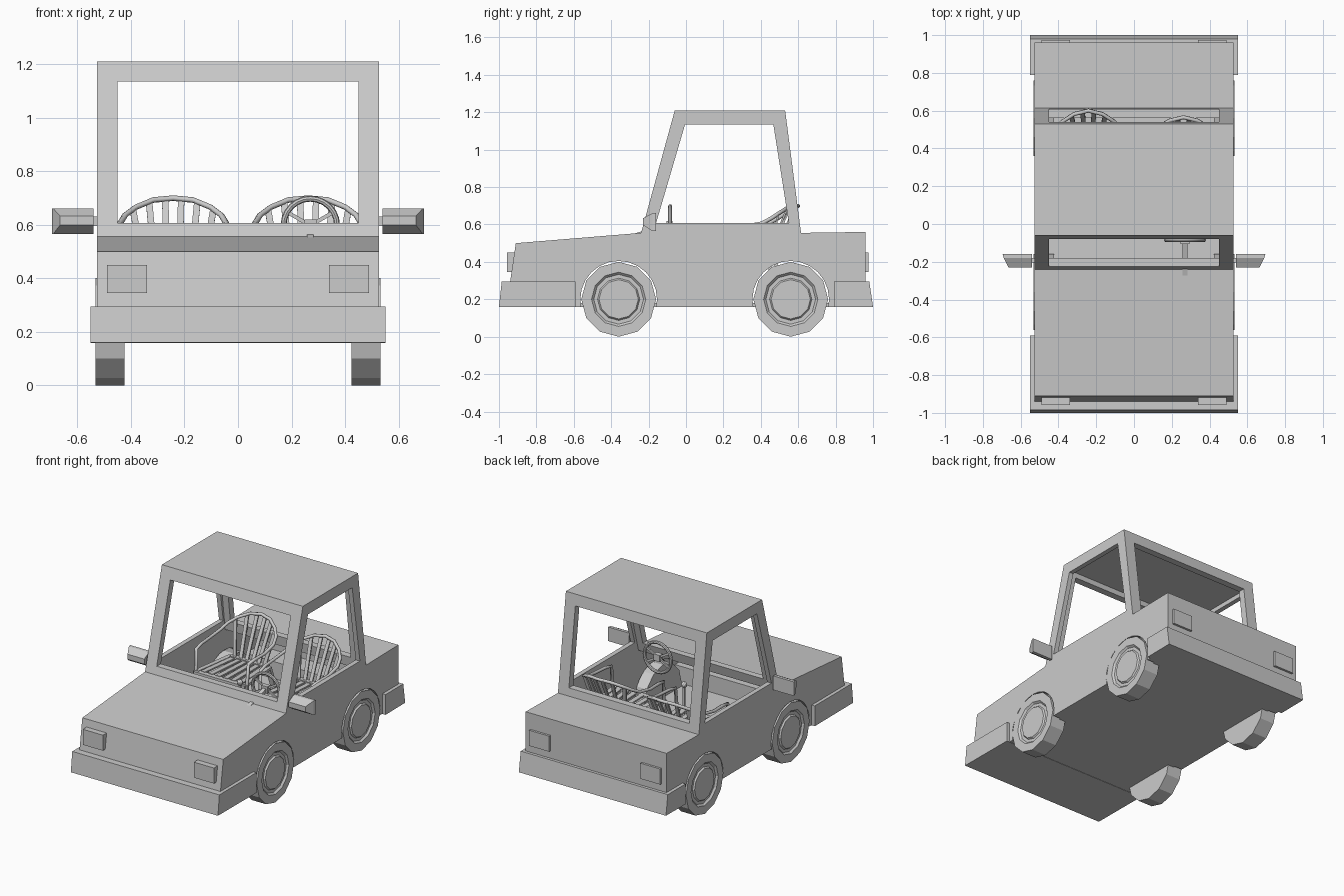
import bpy, bmesh, math
from mathutils import Vector, Matrix

if "Cube" in bpy.data.objects:
    bpy.data.objects.remove(bpy.data.objects["Cube"])


def finish(name, bm):
    bmesh.ops.recalc_face_normals(bm, faces=bm.faces)
    me = bpy.data.meshes.new(name)
    bm.to_mesh(me)
    bm.free()
    ob = bpy.data.objects.new(name, me)
    bpy.context.collection.objects.link(ob)
    return ob


def prism(name, profile, x0, x1):
    """Extrude a (y, z) profile along x."""
    bm = bmesh.new()
    face = bm.faces.new([bm.verts.new((x0, y, z)) for y, z in profile])
    ext = bmesh.ops.extrude_face_region(bm, geom=[face])["geom"]
    bmesh.ops.translate(bm, vec=(x1 - x0, 0, 0),
                        verts=[v for v in ext if isinstance(v, bmesh.types.BMVert)])
    return finish(name, bm)


def bar(bm, p, q, w, t):
    """Flat bar from p to q; w is the width, t the thickness."""
    p, q = Vector(p), Vector(q)
    d = q - p
    z = d.normalized()
    x = Vector((1, 0, 0))
    x = (x - z * x.dot(z)).normalized()
    rot = Matrix((x, z.cross(x), z)).transposed().to_4x4()
    bmesh.ops.create_cube(bm, size=1, matrix=Matrix.Translation((p + q) / 2) @ rot
                          @ Matrix.Diagonal((w, t, d.length, 1)))


def box(name, lo, hi):
    return prism(name, [(lo[1], lo[2]), (hi[1], lo[2]), (hi[1], hi[2]), (lo[1], hi[2])], lo[0], hi[0])


def cylinder(name, center, r, depth, segs, side=1):
    """Cylinder along x whose top cap faces the given side."""
    bm = bmesh.new()
    bmesh.ops.create_cone(bm, cap_ends=True, segments=segs, radius1=r, radius2=r, depth=depth,
                          matrix=Matrix.Translation(center) @ Matrix.Rotation(side * math.pi / 2, 4, 'Y'))
    return finish(name, bm)


def cut(ob, cutter):
    mod = ob.modifiers.new("cut", 'BOOLEAN')
    mod.operation, mod.solver, mod.object = 'DIFFERENCE', 'EXACT', cutter
    bpy.context.view_layer.objects.active = ob
    bpy.ops.object.modifier_apply(modifier=mod.name)
    bpy.data.objects.remove(cutter)


# Body and cabin: one hollow shell with window openings and wheel arches
body = prism("body", [(-.96, .16), (-.91, .5), (-.24, .555), (-.06, 1.21), (.53, 1.21),
                      (.615, .555), (.96, .56), (.96, .16)], -.527, .527)
cut(body, prism("cavity", [(-.93, .18), (-.885, .485), (-.2, .54), (-.025, 1.165), (.49, 1.165),
                           (.57, .54), (.93, .54), (.93, .18)], -.495, .495))
cut(body, prism("side_windows", [(-.16, .607), (-.005, 1.135), (.467, 1.135), (.55, .607)], -.7, .7))
cut(body, box("end_windows", (-.45, -.6, .607), (.45, 1.2, 1.135)))
WHEELS = [(s, y) for s in (-1, 1) for y in (-.36, .56)]
for s, y in WHEELS:
    cut(body, cylinder("arch", (s * .55, y, .2), .205, .16, 24))

# Bumpers and lamps
prism("front_bumper", [(-1, .16), (-.985, .295), (-.59, .295), (-.59, .158)], -.55, .55)
prism("rear_bumper", [(1, .16), (.98, .295), (.79, .295), (.79, .158)], -.55, .55)
for s in (-1, 1):
    x0, x1 = sorted((s * .34, s * .49))
    box("headlight", (x0, -.957, .345), (x1, -.9, .45))
    box("tail_light", (x0, .94, .345), (x1, .975, .45))

# Wheels with a stepped hub
for s, y in WHEELS:
    wheel = cylinder("wheel", (s * .478, y, .2), .2, .108, 12, s)
    bm = bmesh.new()
    bm.from_mesh(wheel.data)
    cap = [f for f in bm.faces if f.normal.x * s > .9]
    for width, depth in ((.055, 0), (.012, -.012), (.02, 0), (.008, .01)):
        bmesh.ops.inset_region(bm, faces=cap, thickness=width, depth=depth, use_boundary=True)
    bm.to_mesh(wheel.data)
    bm.free()

# Door mirrors, tapered towards the front
for s in (-1, 1):
    bm = bmesh.new()
    for y, outer, z0, z1 in ((-.16, .695, .565, .66), (-.18, .69, .565, .66), (-.23, .665, .598, .633)):
        for x in (.54, outer):
            for z in (z0, z1):
                bm.verts.new((s * x, y, z))
    bmesh.ops.convex_hull(bm, input=bm.verts)
    finish("door_mirror", bm)
    x0, x1 = sorted((s * .5, s * .55))
    box("mirror_stem", (x0, -.205, .595), (x1, -.18, .63))


def chair(cx, dy):
    """Moulded garden-style chair with slatted seat and back."""
    bm = bmesh.new()

    def P(x, y, z):
        return (cx + x, y + dy, z)
    for i in range(6):
        u = -1 + i * .4
        x = u * .15
        # back slats and seat slats
        bar(bm, P(u * .11, .47, .43), P(x, .6 - 3.1 * x * x, .7 - 2 * x * x), .024, .01)
        bar(bm, P(u * .14, .17, .435), P(u * .115, .47, .425), .032, .01)
    # seat edges
    bar(bm, P(-.19, .165, .432), P(.19, .165, .432), .38, .03)
    for y, w in ((.16, .38), (.47, .28)):
        bmesh.ops.create_cube(bm, size=1, matrix=Matrix.Translation(P(0, y, .428)) @ Matrix.Diagonal((w, .035, .018, 1)))
    for s in (-1, 1):
        bar(bm, P(s * .18, .16, .432), P(s * .145, .47, .425), .03, .016)
        bar(bm, P(s * .19, .16, .18), P(s * .185, .165, .435), .035, .02)
        bar(bm, P(s * .17, .53, .18), P(s * .14, .47, .43), .035, .02)
    finish("seat", bm)
    # one continuous rim forming the arms and the top of the back
    half = [(.19, .17, .43), (.195, .18, .575), (.2, .24, .585), (.205, .34, .588),
            (.198, .44, .605), (.18, .495, .635), (.14, .54, .665), (.075, .582, .692)]
    path = half + [(0, .6, .699)] + [(-x, y, z) for x, y, z in reversed(half)]
    cu = bpy.data.curves.new("seat_rim", 'CURVE')
    cu.dimensions, cu.bevel_depth, cu.bevel_resolution = '3D', .011, 1
    cu.use_fill_caps = True
    sp = cu.splines.new('POLY')
    sp.points.add(len(path) - 1)
    for pt, co in zip(sp.points, path):
        pt.co = (*P(*co), 1)
    bpy.context.collection.objects.link(bpy.data.objects.new("seat_rim", cu))


chair(-.242, 0)
chair(.262, -.035)

# Steering wheel, hub, spokes and column
C = Vector((.27, -.085, .597))
bpy.ops.mesh.primitive_torus_add(location=C, rotation=(math.pi / 2, 0, 0), major_segments=24,
                                 minor_segments=8, major_radius=.1, minor_radius=.011)
bpy.context.object.name = "steering_wheel"
bpy.ops.object.shade_smooth_by_angle()
bm = bmesh.new()
for a in (30, 150, 210, 330):
    bar(bm, C, C + Vector((math.cos(math.radians(a)), 0, math.sin(math.radians(a)))) * .098, .014, .01)
bar(bm, C + Vector((0, .012, 0)), C + Vector((0, -.02, 0)), .045, .045)
bar(bm, C, (.27, -.4, .5), .025, .025)
finish("steering_column", bm)

# Gear lever with a knob
bm = bmesh.new()
bar(bm, (0, .02, .17), (0, .02, .52), .014, .014)
bmesh.ops.create_icosphere(bm, subdivisions=2, radius=.02, matrix=Matrix.Translation((0, .02, .525)))
finish("gear_lever", bm)
